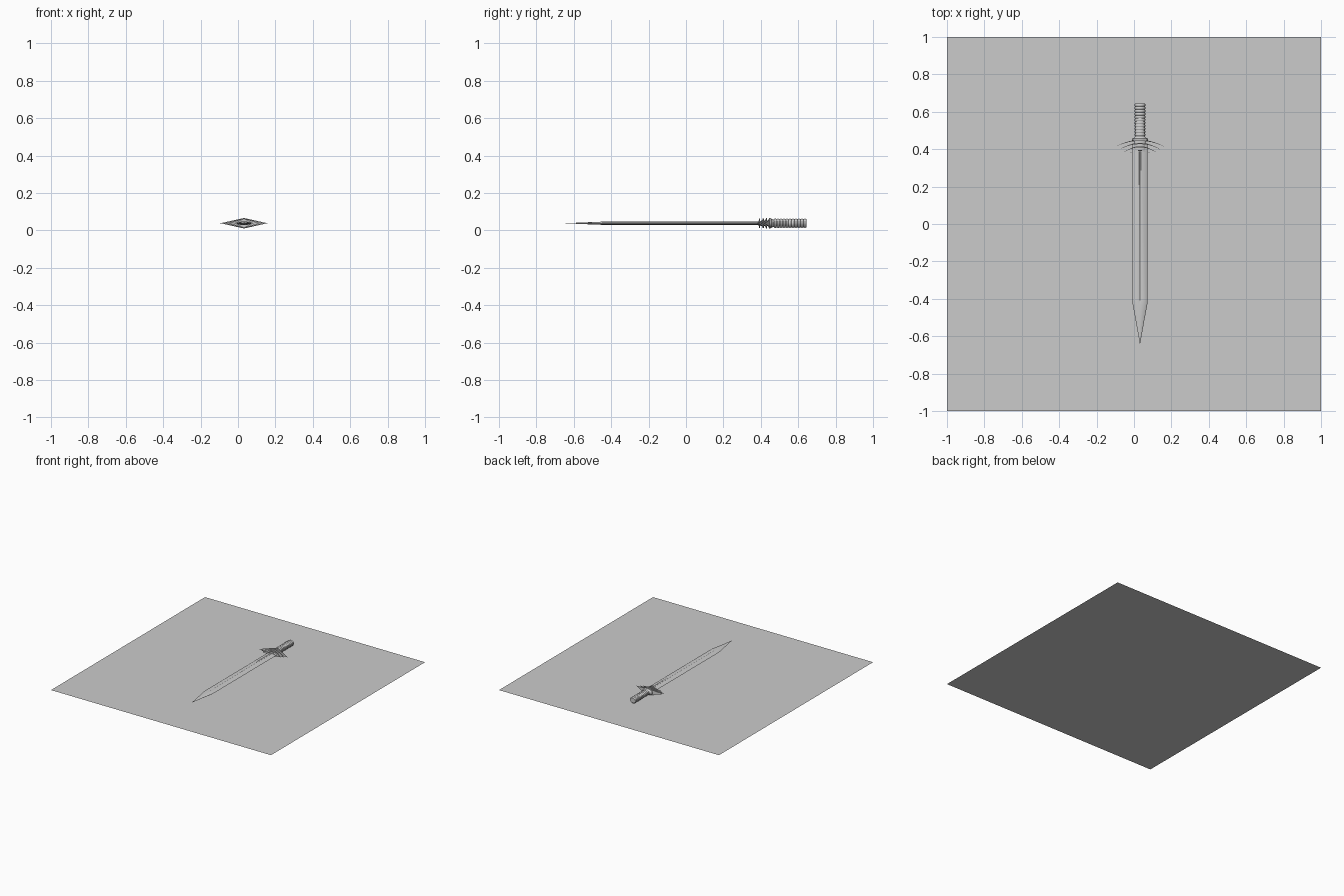
import bpy, bmesh, math

if "Cube" in bpy.data.objects:
    bpy.data.objects.remove(bpy.data.objects["Cube"])

CX, CZ = 0.032, 0.038   # axis of the sword, which lies along y


def make_object(name, bm, smooth=True):
    bmesh.ops.remove_doubles(bm, verts=bm.verts, dist=1e-6)
    bmesh.ops.recalc_face_normals(bm, faces=bm.faces)
    mesh = bpy.data.meshes.new(name)
    bm.to_mesh(mesh)
    bm.free()
    ob = bpy.data.objects.new(name, mesh)
    bpy.context.collection.objects.link(ob)
    if smooth:
        bpy.ops.object.select_all(action='DESELECT')
        ob.select_set(True)
        bpy.context.view_layer.objects.active = ob
        bpy.ops.object.shade_smooth_by_angle(angle=math.radians(35))
    return ob


def loft(name, rings, smooth=True):
    """Skin a list of closed rings and cap both ends."""
    bm = bmesh.new()
    loops = [[bm.verts.new(p) for p in ring] for ring in rings]
    n = len(loops[0])
    for a, b in zip(loops, loops[1:]):
        for i in range(n):
            j = (i + 1) % n
            bm.faces.new((a[i], a[j], b[j], b[i]))
    bm.faces.new(loops[0])
    bm.faces.new(loops[-1])
    bmesh.ops.dissolve_degenerate(bm, dist=1e-6, edges=bm.edges)
    return make_object(name, bm, smooth)


def oval(y, rx, rz, n=24):
    return [(CX + rx * math.cos(2 * math.pi * i / n), y,
             CZ + rz * math.sin(2 * math.pi * i / n)) for i in range(n)]


# Ground slab: a single flat sheet
bpy.ops.mesh.primitive_plane_add(size=2, location=(0, 0, 0))
bpy.context.object.name = "floor"


# Blade with a shallow central groove and a tapered point
def blade_ring(y, w, t, groove):
    half = [(-w, 0), (-w * 0.8, t * 0.65), (-w * 0.15, t), (0, t - groove),
            (w * 0.15, t), (w * 0.8, t * 0.65), (w, 0)]
    pts = half + [(x, -z) for x, z in reversed(half[1:-1])]
    return [(CX + x, y, CZ + z) for x, z in pts]


loft("blade", [blade_ring(0.43, 0.040, 0.0095, 0.004),
               blade_ring(-0.40, 0.040, 0.0095, 0.004),
               blade_ring(-0.43, 0.039, 0.0090, 0.0),
               blade_ring(-0.51, 0.024, 0.0060, 0.0),
               blade_ring(-0.643, 0.0004, 0.0003, 0.0)])


# Guard: nested diamond plates whose ends sweep towards the blade
def guard_plate(name, width, height, y_mid, drop, thick=0.007, steps=16):
    rings = []
    for i in range(steps + 1):
        s = -1 + 2 * i / steps
        f = max(1 - abs(s), 0.01)
        h = height * f
        t = thick * (0.15 + 0.85 * f) / 2
        y = y_mid - drop * s * s
        x = CX + width * s
        rings.append([(x, y - t, CZ - h), (x, y + t, CZ - h),
                      (x, y + t, CZ + h), (x, y - t, CZ + h)])
    return loft(name, rings)


plates = [(0.127, 0.028, 0.447, 0.032), (0.106, 0.027, 0.430, 0.030),
          (0.083, 0.026, 0.413, 0.028), (0.050, 0.026, 0.393, 0.010)]
for i, (w, h, y, d) in enumerate(plates):
    guard_plate(f"guard_plate_{i + 1}", w, h, y, d)

# Core that joins the guard plates
loft("guard_core", [oval(0.388, 0.030, 0.013), oval(0.45, 0.030, 0.015)])

# Collar between guard and grip
loft("collar", [oval(y, rx, rz) for y, rx, rz in
                [(0.445, 0.036, 0.024), (0.449, 0.044, 0.026),
                 (0.456, 0.044, 0.026), (0.460, 0.034, 0.022),
                 (0.468, 0.026, 0.020), (0.476, 0.026, 0.020)]])

# Ribbed grip
y0, y1, ribs = 0.470, 0.645, 11
pitch = (y1 - y0) / ribs
rings = []
for i in range(ribs):
    for f, r in [(0.0, 0.88), (0.15, 0.97), (0.45, 1.0), (0.75, 0.97), (0.9, 0.88)]:
        rings.append(oval(y0 + (i + f) * pitch, 0.029 * r, 0.0245 * r))
rings.append(oval(y1, 0.024, 0.020))
loft("grip", rings)
